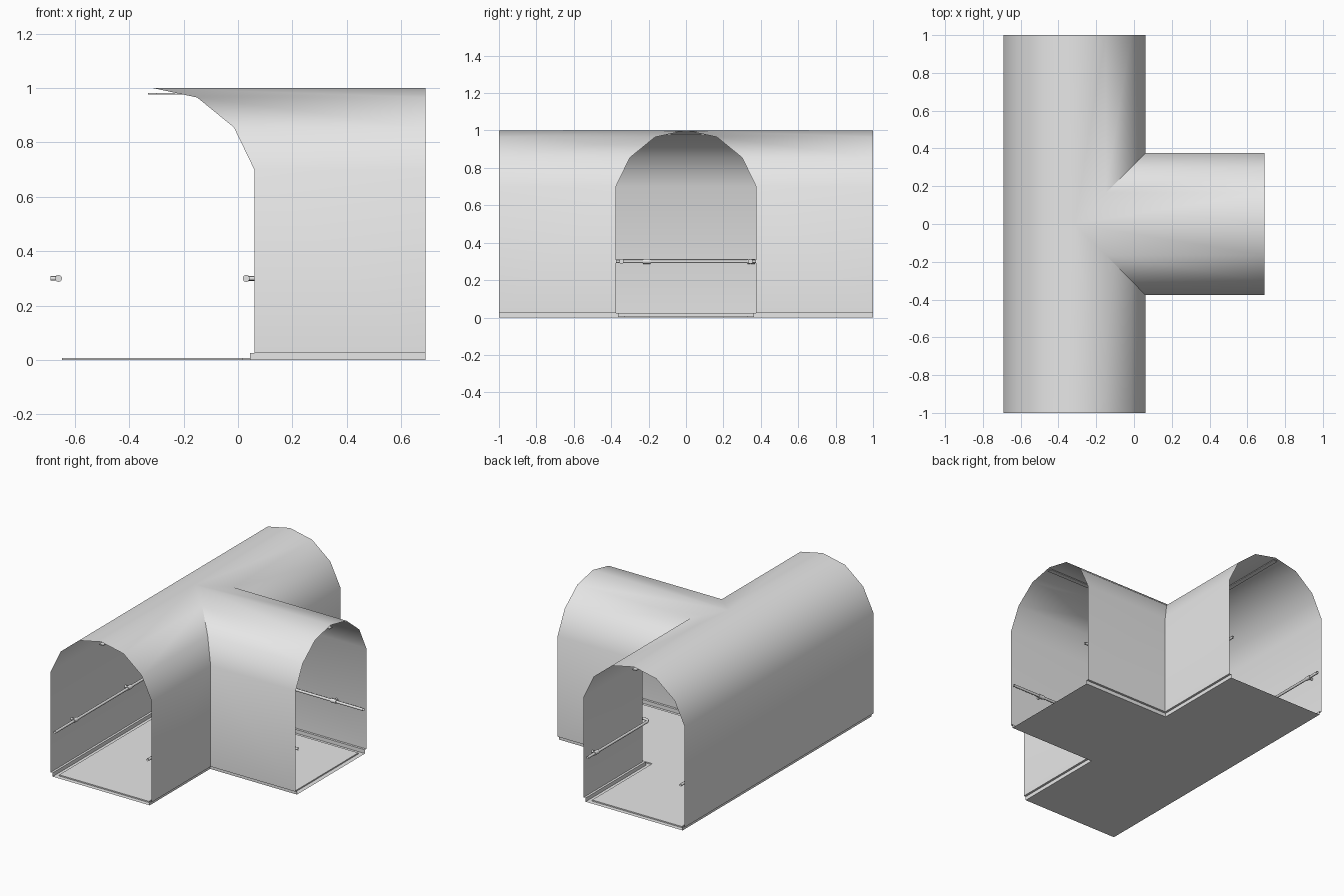
import bpy, bmesh, math
from mathutils import Vector, Matrix

if "Cube" in bpy.data.objects:
    bpy.data.objects.remove(bpy.data.objects["Cube"])

CX = -0.315      # centre line of the main tunnel
END_X = 0.69     # open end of the side branch
WALL = 0.375     # half width of both tunnels
RAIL_Z = 0.30

grey = bpy.data.materials.new("light grey")
grey.use_nodes = True
grey.diffuse_color = (0.8, 0.8, 0.8, 1)
grey.node_tree.nodes["Principled BSDF"].inputs["Base Color"].default_value = (0.8, 0.8, 0.8, 1)


def finish(name, bm, smooth=40):
    bmesh.ops.remove_doubles(bm, verts=bm.verts, dist=0.0005)
    bmesh.ops.recalc_face_normals(bm, faces=bm.faces)
    mesh = bpy.data.meshes.new(name)
    bm.to_mesh(mesh)
    bm.free()
    obj = bpy.data.objects.new(name, mesh)
    bpy.context.collection.objects.link(obj)
    mesh.materials.append(grey)
    bpy.ops.object.select_all(action='DESELECT')
    obj.select_set(True)
    bpy.context.view_layer.objects.active = obj
    bpy.ops.object.shade_smooth_by_angle(angle=math.radians(smooth))
    return obj


def face(bm, points):
    """Add a polygon, dropping points that coincide."""
    pts = []
    for p in map(Vector, points):
        if all((p - q).length > 1e-5 for q in pts):
            pts.append(p)
    if len(pts) > 2:
        bm.faces.new([bm.verts.new(p) for p in pts])


def tee_sweep(name, profile, inset=0.0, caps=False):
    """Sweep a half section (offset, height) along the T, mitred at the corners."""
    bm = bmesh.new()
    end_y, end_x = 1 - inset, END_X - inset
    for s in (-1, 1):
        for (u, z), (v, w) in zip(profile, profile[1:]):
            # plain side, mitred side and branch
            face(bm, [(CX - u, 0, z), (CX - v, 0, w), (CX - v, s * end_y, w), (CX - u, s * end_y, z)])
            face(bm, [(CX + u, s * u, z), (CX + v, s * v, w), (CX + v, s * end_y, w), (CX + u, s * end_y, z)])
            face(bm, [(CX + u, s * u, z), (CX + v, s * v, w), (end_x, s * v, w), (end_x, s * u, z)])
        if caps:
            for m in (-1, 1):
                face(bm, [(CX + m * u, s * end_y, z) for u, z in profile] + [(CX, s * end_y, 0)])
            face(bm, [(end_x, s * u, z) for u, z in profile] + [(end_x, 0, 0)])
    return finish(name, bm)


# Arched shell with its recessed foot and base sheet
tee_sweep("tunnel_shell", [(0, 1.0), (0.165, 0.965), (0.30, 0.855), (WALL, 0.70), (WALL, 0.025),
                           (0.36, 0.025), (0.36, 0), (0, 0)])
# Raised walkway slab
tee_sweep("floor_slab", [(0.3325, 0), (0.3325, 0.008), (0, 0.008)], inset=0.03, caps=True)


def box(bm, low, high):
    low, high = Vector(low), Vector(high)
    size = Matrix.Diagonal((*(high - low), 1))
    bmesh.ops.create_cube(bm, size=1, matrix=Matrix.Translation((low + high) / 2) @ size)


# Ceiling strips along both tunnels
bm = bmesh.new()
box(bm, (CX - 0.015, -1, 0.976), (CX + 0.015, 1, 0.982))
box(bm, (CX + 0.015, -0.015, 0.976), (END_X, 0.015, 0.982))
finish("ceiling_strip", bm)


def rail(name, points):
    curve = bpy.data.curves.new(name, 'CURVE')
    curve.dimensions = '3D'
    curve.bevel_depth = 0.009
    curve.bevel_resolution = 2
    spline = curve.splines.new('POLY')
    spline.points.add(len(points) - 1)
    for sp, (x, y) in zip(spline.points, points):
        sp.co = (x, y, RAIL_Z, 1)
    curve.materials.append(grey)
    obj = bpy.data.objects.new(name, curve)
    bpy.context.collection.objects.link(obj)


def bracket(bm, x, y, wall_dir):
    """Collar around the rail and an arm reaching the wall."""
    wall_dir = Vector((*wall_dir, 0))
    along = wall_dir.cross(Vector((0, 0, 1)))
    at = Vector((x, y, RAIL_Z))
    for axis, radius, length, centre in ((along, 0.013, 0.04, at),
                                         (wall_dir, 0.008, 0.03, at + wall_dir * 0.015)):
        turn = axis.to_track_quat('Z', 'Y').to_matrix().to_4x4()
        bmesh.ops.create_cone(bm, cap_ends=axis is along, segments=10, radius1=radius, radius2=radius,
                              depth=length, matrix=Matrix.Translation(centre) @ turn)


# Handrails: one straight, two bending round the corners into the branch
gap = 0.03
left_x, right_x, side_y = CX - WALL + gap, CX + WALL - gap, WALL - gap
rail("straight_handrail", [(left_x, -1), (left_x, 1)])
bm = bmesh.new()
for y in (-0.78, -0.21, 0.35, 0.91):
    bracket(bm, left_x, y, (-1, 0))
for s, side in ((-1, "front"), (1, "back")):
    bend = [(right_x + gap - gap * math.cos(a), s * (side_y + gap - gap * math.sin(a)))
            for a in (math.pi / 2 * i / 6 for i in range(7))]
    rail(side + "_corner_handrail", [(right_x, s)] + bend + [(END_X, s * side_y)])
    bracket(bm, right_x, s * 0.91, (1, 0))
    bracket(bm, 0.47, s * side_y, (0, s))
finish("handrail_brackets", bm)
